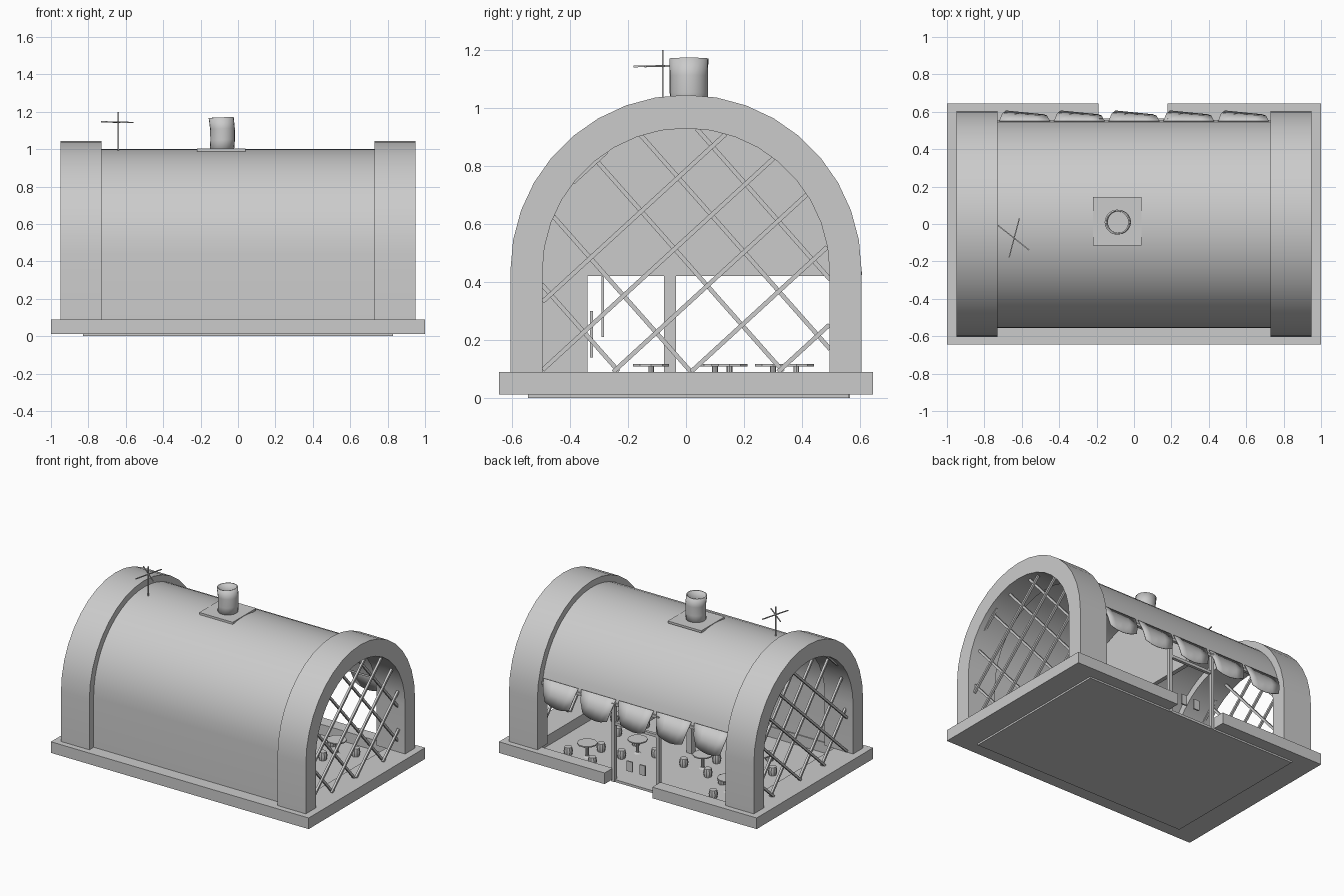
import bpy, math
from mathutils import Vector

if "Cube" in bpy.data.objects:
    bpy.data.objects.remove(bpy.data.objects["Cube"])

def make(name, verts, faces, smooth=False):
    me = bpy.data.meshes.new(name)
    me.from_pydata(verts, [], faces)
    me.validate()
    ob = bpy.data.objects.new(name, me)
    bpy.context.collection.objects.link(ob)
    bpy.ops.object.select_all(action='DESELECT')
    ob.select_set(True)
    bpy.context.view_layer.objects.active = ob
    bpy.ops.object.mode_set(mode='EDIT')
    bpy.ops.mesh.select_all(action='SELECT')
    bpy.ops.mesh.normals_make_consistent(inside=False)
    bpy.ops.object.mode_set(mode='OBJECT')
    if smooth:
        bpy.ops.object.shade_smooth_by_angle(angle=math.radians(35))
    return ob

BOX = [(0, 1, 3, 2), (4, 6, 7, 5), (0, 4, 5, 1), (2, 3, 7, 6), (0, 2, 6, 4), (1, 5, 7, 3)]

def box(name, x0, x1, y0, y1, z0, z1):
    return make(name, [(x, y, z) for x in (x0, x1) for y in (y0, y1) for z in (z0, z1)], BOX)

def bar(name, a, b, t):
    """Square bar of thickness t between two points."""
    a, b = Vector(a), Vector(b)
    d = (b - a).normalized()
    s = d.cross(Vector((1, 0, 0)) if abs(d.x) < 0.9 else Vector((0, 0, 1))).normalized() * t / 2
    u = d.cross(s)
    return make(name, [p + i * s + j * u for p in (a, b) for i in (-1, 1) for j in (-1, 1)], BOX)

def band(name, outer, inner, x0, x1):
    """Solid between two matching (y, z) polylines, extruded along x."""
    n = len(outer)
    verts = [(x, y, z) for x in (x0, x1) for line in (outer, inner) for y, z in line]
    o0, i0, o1, i1 = 0, n, 2 * n, 3 * n
    faces = [(o0, i0, i1, o1), (o0 + n - 1, o1 + n - 1, i1 + n - 1, i0 + n - 1)]
    for k in range(n - 1):
        for a, b in ((o0, i0), (o1, i1), (o0, o1), (i0, i1)):
            faces.append((a + k, a + k + 1, b + k + 1, b + k))
    return make(name, verts, faces, True)

def arc(r, cz, n, a0=0, a1=180):
    angs = [math.radians(a0 + (a1 - a0) * k / n) for k in range(n + 1)]
    return [(r * math.cos(a), cz + r * math.sin(a)) for a in angs]

def lathe(name, rings, n=12, caps=True, lean=0):
    """Round part from (x, y, z, radius) rings."""
    verts, faces = [], []
    for x, y, z, r in rings:
        for k in range(n):
            a = 2 * math.pi * k / n
            verts.append((x + r * math.cos(a), y + r * math.sin(a), z + lean * r * math.cos(a)))
    for i in range(len(rings) - 1):
        for k in range(n):
            m = (k + 1) % n
            faces.append((i * n + k, i * n + m, i * n + n + m, i * n + n + k))
    if caps:
        faces += [tuple(range(n)), tuple(range(len(verts) - n, len(verts)))]
    return make(name, verts, faces, True)

# Base: sunken floor and a raised rim with a doorway notch at the back
box("floor", -0.83, 0.83, -0.545, 0.56, 0.0, 0.017)
box("rim_front", -1, 1, -0.645, -0.53, 0.012, 0.09)
box("rim_left", -1, -0.8, -0.53, 0.555, 0.012, 0.09)
box("rim_right", 0.8, 1, -0.53, 0.555, 0.012, 0.09)
box("rim_back_left", -1, -0.19, 0.555, 0.645, 0.012, 0.09)
box("rim_back_right", 0.18, 1, 0.555, 0.645, 0.012, 0.09)

# End arches
for side, x0, x1 in (("left", -0.95, -0.73), ("right", 0.73, 0.95)):
    outer = [(0.605, 0.09)] + arc(0.605, 0.44, 18) + [(-0.605, 0.09)]
    inner = [(0.495, 0.09)] + arc(0.495, 0.435, 18) + [(-0.495, 0.09)]
    band(side + "_arch", outer, inner, x0, x1)

# Barrel vault: reaches the ground at the front, stops short at the back
band("vault", arc(0.557, 0.443, 24, 11) + [(-0.557, 0.09)],
     arc(0.537, 0.443, 24, 11) + [(-0.537, 0.09)], -0.73, 0.73)

# Inner cross wall with post and side pier
half = arc(0.53, 0.443, 20)
band("cross_wall", half, [(y, 0.42) for y, z in half], -0.015, 0.015)
box("cross_wall_pier", -0.015, 0.015, -0.54, -0.34, 0.017, 0.42)
box("cross_wall_post", -0.02, 0.02, -0.075, -0.035, 0.017, 0.42)
box("hanging_board_a", 0.03, 0.08, -0.292, -0.282, 0.21, 0.42)
box("hanging_board_b", 0.03, 0.08, -0.33, -0.32, 0.14, 0.30)

# Lattice in both arches, clipped to the opening
def clip(p, d):
    """Range of p + t*d inside the arch opening."""
    ts = []
    for k in range(-300, 301):
        t = k * 0.005
        y, z = p[0] + t * d[0], p[1] + t * d[1]
        if abs(y) < 0.497 and z > 0.09 and (z < 0.435 or math.hypot(y, z - 0.435) < 0.497):
            ts.append(t)
    return (ts[0], ts[-1]) if len(ts) > 8 else None

for side, sx in (("left", -1), ("right", 1)):
    # direction angle and heights where the bars cross y = 0
    for ang, heights in ((42.5, (-0.2, 0.075, 0.32, 0.55, 0.785, 1.1)),
                         (-48.5, (-0.17, 0.11, 0.47, 0.73, 0.97, 1.2))):
        d = (math.cos(math.radians(ang)), math.sin(math.radians(ang)))
        for h in heights:
            r = clip((0, h), d)
            if r:
                x = sx * (0.895 + (0.006 if ang > 0 else -0.006))
                bar(side + "_lattice_bar", *[(x, t * d[0], h + t * d[1]) for t in r], 0.015)

# Doorway frame and eave beam at the back
for x in (-0.175, 0.17):
    box("door_post", x - 0.012, x + 0.012, 0.54, 0.565, 0.0, 0.55)
box("door_lintel", -0.175, 0.17, 0.542, 0.563, 0.40, 0.42)
box("eave_beam", -0.73, 0.73, 0.535, 0.556, 0.53, 0.55)
for x in (-0.05, 0.05):
    box("swing_door", x - 0.022, x + 0.022, 0.545, 0.555, 0.10, 0.17)

# Cloth flaps hanging under the back edge
for i in range(5):
    cx = -0.585 + i * 0.2925
    rows = ((0.575, 0.552, 0.135), (0.50, 0.585, 0.12), (0.43, 0.597, 0.10))
    verts, cols = [], 5
    for j, (z, y, w) in enumerate(rows):
        for k in range(cols):
            t = -1 + 2 * k / (cols - 1)
            verts.append((cx + w * t, y - 0.005 * t * j, z - 0.012 * j * (1 - t * t)))
    faces = [(j * cols + k, j * cols + k + 1, j * cols + cols + k + 1, j * cols + cols + k)
             for j in range(2) for k in range(cols - 1)]
    flap = make("flap", verts, faces, True)
    flap.modifiers.new("thickness", 'SOLIDIFY').thickness = 0.004

# Chimney: slightly bent open pipe on a plate
box("chimney_plate", -0.22, 0.04, -0.115, 0.145, 0.988, 1.003)
pipe = lathe("chimney", [(-0.087, 0.01, 0.98, 0.065), (-0.082, 0.01, 1.05, 0.066),
                         (-0.083, 0.01, 1.11, 0.066), (-0.09, 0.01, 1.17, 0.067)], 20, False, 0.05)
pipe.modifiers.new("thickness", 'SOLIDIFY').thickness = 0.008

# Weather vane
bar("vane_pole", (-0.64, -0.08, 0.98), (-0.64, -0.08, 1.2), 0.006)
bar("vane_arm_a", (-0.73, -0.005, 1.147), (-0.56, -0.14, 1.143), 0.006)
bar("vane_arm_b", (-0.613, 0.03, 1.145), (-0.668, -0.18, 1.143), 0.006)

# Tables with barrel stools
tables = ((0.5, 0.38, 20), (0.27, 0.15, 70), (-0.2, 0.1, 140), (-0.53, 0.3, 200), (0.55, -0.12, 100), (-0.5, -0.12, 40))
for tx, ty, a0 in tables:
    lathe("table_top", [(tx, ty, 0.109, 0.065), (tx, ty, 0.117, 0.065)], 10)
    lathe("table_leg", [(tx, ty, 0.015, 0.03), (tx, ty, 0.025, 0.01), (tx, ty, 0.11, 0.01)], 8)
    for k in range(3):
        a = math.radians(a0 + 120 * k)
        sx, sy = tx + 0.125 * math.cos(a), ty + 0.125 * math.sin(a)
        lathe("stool", [(sx, sy, 0.016, 0.024), (sx, sy, 0.045, 0.03), (sx, sy, 0.074, 0.024)], 10)
